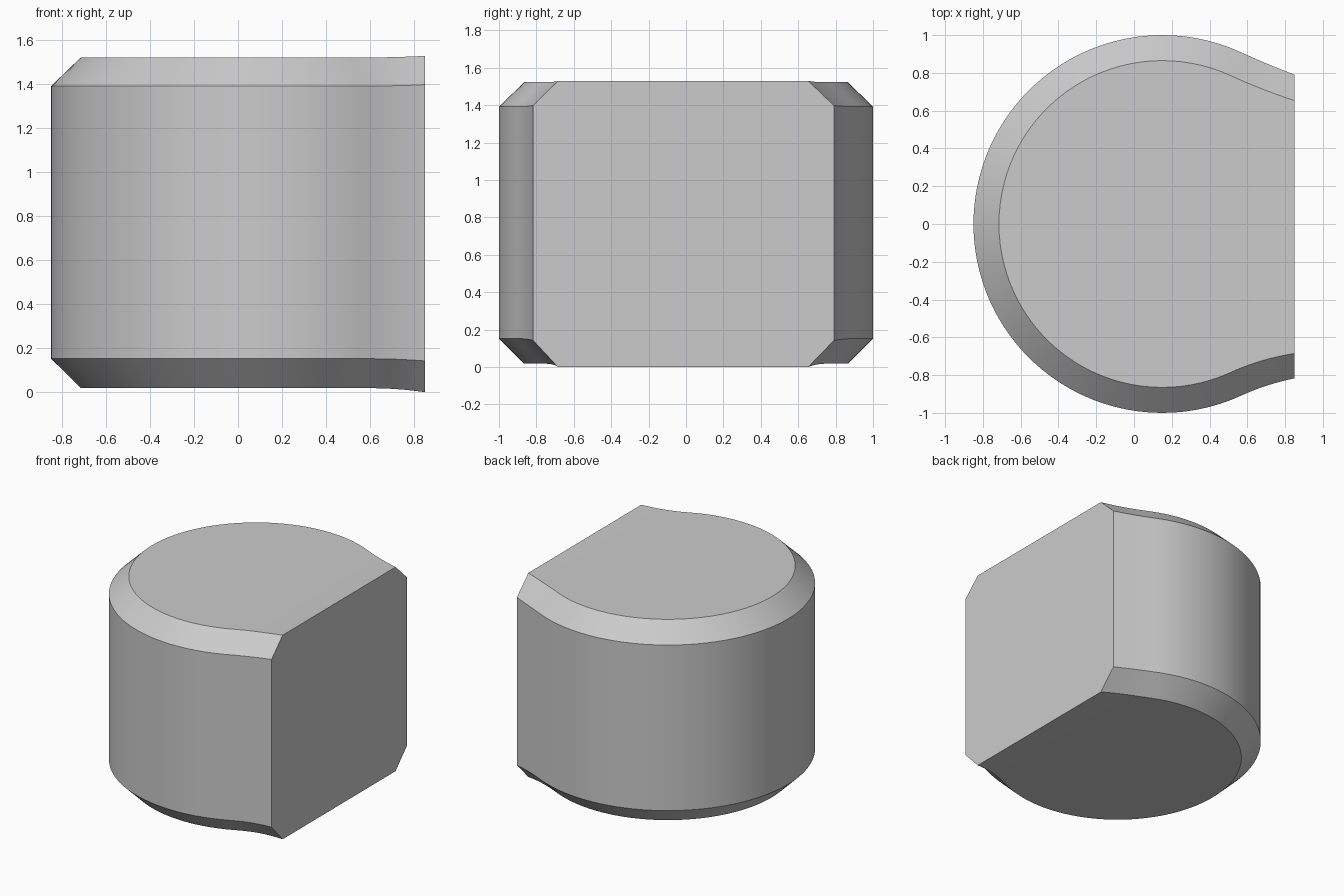
import bpy, bmesh
from math import sin, cos, radians

if "Cube" in bpy.data.objects:
    bpy.data.objects.remove(bpy.data.objects["Cube"])

ARC, FLARE = 64, 10          # segments in the round part and in each flared side
START = 65.2                 # angle where the circle turns into the flare
CX, END_X = 0.15, 0.85


def flare(radius, side, end_y):
    """Points from the flat end back to the circle, tangent to the circle."""
    a = radians(START)
    x0, y0 = CX + radius * cos(a), radius * sin(a)
    dx = (END_X - x0) * 0.45
    x1, y1 = x0 + dx, y0 - dx * cos(a) / sin(a)
    pts = []
    for i in range(FLARE):
        t = 1 - i / FLARE
        w0, w1, w2 = (1 - t) ** 2, 2 * t * (1 - t), t * t
        pts.append((w0 * x0 + w1 * x1 + w2 * END_X,
                    side * (w0 * y0 + w1 * y1 + w2 * end_y)))
    return pts


def outline(radius, back_y, front_y):
    """Open outline: back corner, round the left side, to the front corner."""
    arc = []
    for i in range(ARC + 1):
        a = radians(START + (360 - 2 * START) * i / ARC)
        arc.append((CX + radius * cos(a), radius * sin(a)))
    return flare(radius, 1, back_y) + arc + flare(radius, -1, front_y)[::-1]


def add_ring(bm, pts, z, lift):
    """Outline at height z, bending by lift towards the flat end."""
    ring = []
    for x, y in pts:
        s = max(0, (x - 0.6) / (END_X - 0.6))
        ring.append(bm.verts.new((x, y, z + lift * s * s)))
    return ring


outer = outline(1.0, 0.79, 0.817)
inner = outline(0.865, 0.653, 0.685)

bm = bmesh.new()
rings = [add_ring(bm, inner, 0.018, -0.018),
         add_ring(bm, outer, 0.152, -0.010),
         add_ring(bm, outer, 1.393, 0.006),
         add_ring(bm, inner, 1.523, 0.007)]
n = len(outer)

# Wall and both chamfers
for lo, hi in zip(rings, rings[1:]):
    for i in range(n - 1):
        bm.faces.new((lo[i], lo[i + 1], hi[i + 1], hi[i]))

# Top and bottom, in strips across the body
for ring in (rings[0], rings[3]):
    for i in range(n // 2):
        j = n - 1 - i
        strip = [ring[i], ring[i + 1], ring[j - 1], ring[j]]
        bm.faces.new(list(dict.fromkeys(strip)))

# Flat end
bm.faces.new([r[0] for r in rings] + [r[-1] for r in reversed(rings)])
bmesh.ops.recalc_face_normals(bm, faces=bm.faces[:])

mesh = bpy.data.meshes.new("chamfered_body")
bm.to_mesh(mesh)
bm.free()
body = bpy.data.objects.new("chamfered_body", mesh)
bpy.context.collection.objects.link(body)
bpy.context.view_layer.objects.active = body
body.select_set(True)
bpy.ops.object.shade_smooth_by_angle(angle=radians(30))
